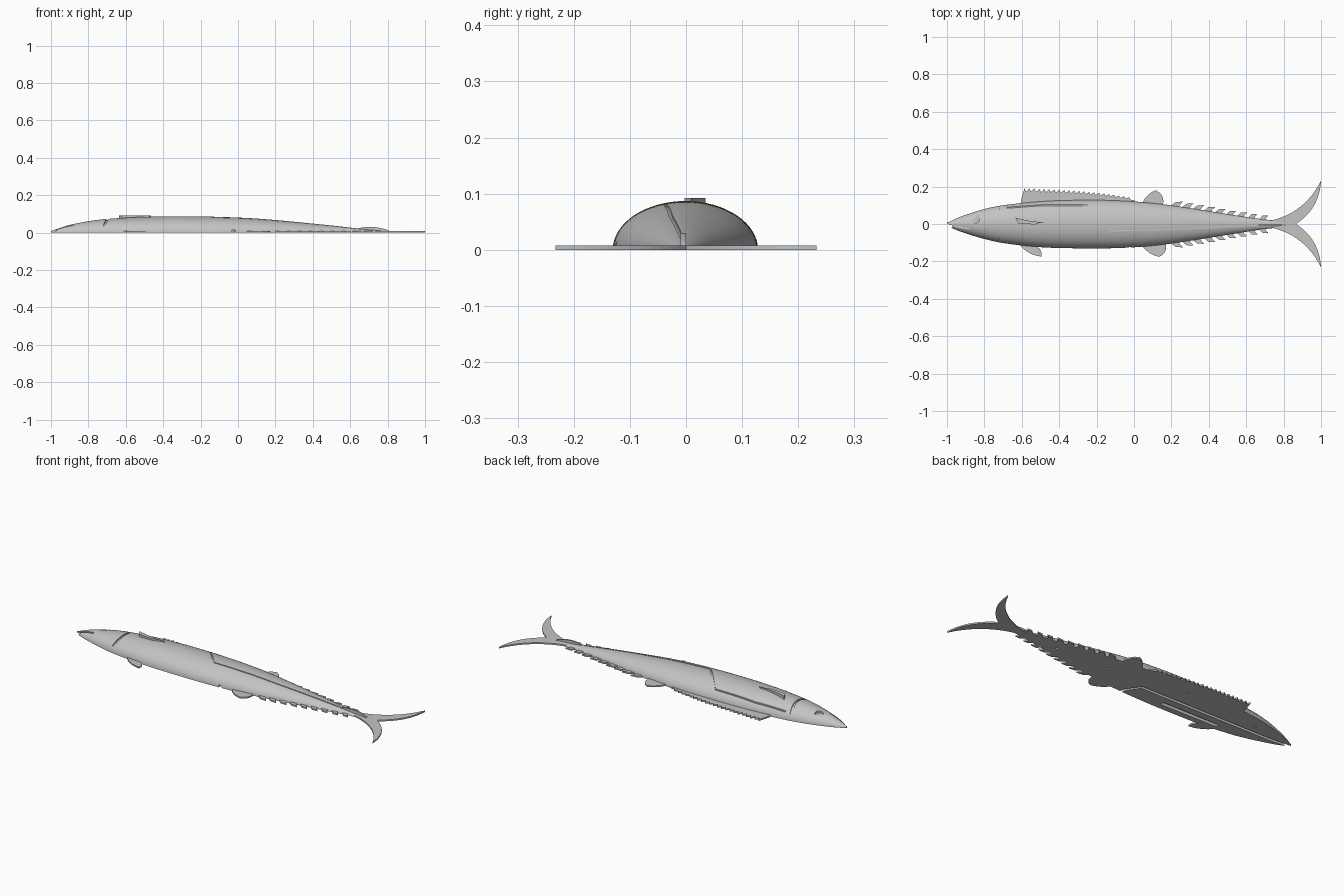
import bpy, bmesh, math
from mathutils import Vector

cube = bpy.data.objects.get("Cube")
if cube:
    bpy.data.objects.remove(cube)

grey = bpy.data.materials.new("plain grey")
grey.use_nodes = True
GREY = (0.55, 0.55, 0.55, 1)
grey.diffuse_color = GREY
grey.node_tree.nodes["Principled BSDF"].inputs["Base Color"].default_value = GREY

FIN = 0.008  # fin plate thickness

# Body stations: x, back edge y, belly edge y, crown height
STATIONS = [(-1, .006, -.008, .008), (-.95, .03, -.032, .026), (-.9, .049, -.05, .041),
            (-.8, .08, -.08, .061), (-.7, .1, -.102, .073), (-.5, .121, -.124, .084),
            (-.3, .128, -.13, .087), (-.1, .126, -.129, .084), (.1, .112, -.117, .075),
            (.3, .085, -.09, .058), (.5, .053, -.058, .038), (.7, .024, -.027, .016),
            (.81, .016, -.016, .008)]


def section(x):
    """Smoothly interpolated back, belly and height at x."""
    x = min(max(x, -1), .81)
    i = max(k for k in range(len(STATIONS) - 1) if STATIONS[k][0] <= x)
    a, b = STATIONS[i], STATIONS[i + 1]
    p = STATIONS[max(i - 1, 0)]
    n = STATIONS[min(i + 2, len(STATIONS) - 1)]
    w = b[0] - a[0]
    t = (x - a[0]) / w
    out = []
    for c in (1, 2, 3):
        ma = (b[c] - p[c]) / (b[0] - p[0]) * w
        mb = (n[c] - a[c]) / (n[0] - a[0]) * w
        out.append((2*t**3 - 3*t**2 + 1) * a[c] + (t**3 - 2*t**2 + t) * ma
                   + (3*t**2 - 2*t**3) * b[c] + (t**3 - t**2) * mb)
    return out


def skin(x, y):
    """Height of the body surface above a point."""
    back, belly, h = section(x)
    u = (y - (back + belly) / 2) / ((back - belly) / 2)
    return h * math.sqrt(max(0, 1 - u * u))


def finish(name, bm):
    bmesh.ops.recalc_face_normals(bm, faces=bm.faces)
    mesh = bpy.data.meshes.new(name)
    bm.to_mesh(mesh)
    bm.free()
    ob = bpy.data.objects.new(name, mesh)
    bpy.context.collection.objects.link(ob)
    mesh.materials.append(grey)
    return ob


def loft(name, rings):
    """Closed rings of equal length, skinned and capped."""
    bm = bmesh.new()
    vs = [[bm.verts.new(p) for p in r] for r in rings]
    n = len(vs[0])
    for a, b in zip(vs, vs[1:]):
        for i in range(n):
            j = (i + 1) % n
            bm.faces.new((a[i], a[j], b[j], b[i]))
    bm.faces.new(vs[0])
    bm.faces.new(vs[-1])
    return finish(name, bm)


def plate(name, outline, z0=0, z1=FIN):
    return loft(name, [[(x, y, z) for x, y in outline] for z in (z0, z1)])


def bend(a, b, sag, n=8):
    """Curved edge from a to b, without its end point."""
    a, b = Vector(a), Vector(b)
    d = b - a
    side = Vector((-d.y, d.x)) * sag
    return [tuple(a + d * (i / n) + side * 4 * (i / n) * (1 - i / n)) for i in range(n)]


def channel(name, path, width, low, high, step=.025):
    """Cutter swept along a path between two height functions."""
    pts = []
    for a, b in zip(path, path[1:]):
        a, b = Vector(a), Vector(b)
        n = max(1, round((b - a).length / step))
        pts += [a.lerp(b, i / n) for i in range(n)]
    pts.append(Vector(path[-1]))
    rings = []
    for i, p in enumerate(pts):
        d = (pts[min(i + 1, len(pts) - 1)] - pts[max(i - 1, 0)]).normalized()
        s = Vector((-d.y, d.x)) * width / 2
        l, r = p + s, p - s
        lo, hi = low(*p), high(*p)
        rings.append([(l.x, l.y, lo), (r.x, r.y, lo), (r.x, r.y, hi), (l.x, l.y, hi)])
    return loft(name, rings)


# Half-round body with a flat back
rings = []
COUNT, ARC = 72, 32
for k in range(COUNT + 1):
    x = -1 + 1.81 * (k / COUNT) ** 1.15
    back, belly, h = section(x)
    mid, half = (back + belly) / 2, (back - belly) / 2
    rings.append([(x, mid + half * math.cos(math.pi * i / ARC),
                   h * math.sin(math.pi * i / ARC)) for i in range(ARC + 1)])
body = loft("body", rings)

# Cutters: surface grooves, eye pocket, underside slots and pin holes
def groove(name, path, width, depth):
    return channel(name, path, width, lambda x, y: max(skin(x, y) - depth, .003),
                   lambda x, y: skin(x, y) + .02)


def slot(name, path, width, depth):
    return channel(name, path, width, lambda x, y: -.02, lambda x, y: depth, 2)


def round_cutter(name, x, y, r, z0, z1):
    ring = [(x + r * math.cos(math.tau * i / 24), y + r * math.sin(math.tau * i / 24))
            for i in range(24)]
    return plate(name, ring, z0, z1)


cutters = [
    groove("gill_cutter", bend((-.715, .088), (-.715, -.088), .1, 12) + [(-.715, -.088)], .012, .007),
    groove("lateral_line_cutter", [(-.68, .087), (-.5, .1), (-.25, .1), (-.125, -.038),
                                   (.25, -.027), (.68, -.006)], .006, .004),
    groove("mouth_cutter", [(-.985, -.008), (-.88, -.026)], .007, .006),
    round_cutter("eye_cutter", -.848, .028, .023, .043, .2),
    slot("wire_slot_cutter", [(-1.05, -.005), (-.88, -.018), (-.075, -.03), (-.025, -.105),
                              (-.02, -.16)], .016, .013),
    slot("ballast_slot_cutter", [(-.6, -.08), (-.25, -.087)], .022, .015),
]
for x, y in ((-.75, .03), (-.28, .07), (.18, 0), (.49, -.004)):
    cutters.append(round_cutter("pin_hole_cutter", x, y, .006, -.02, .015))

bpy.context.view_layer.objects.active = body
body.select_set(True)
for c in cutters:
    mod = body.modifiers.new(c.name, "BOOLEAN")
    mod.operation, mod.solver, mod.object = "DIFFERENCE", "EXACT", c
    bpy.ops.object.modifier_apply(modifier=mod.name)
    bpy.data.objects.remove(c)
bpy.ops.object.shade_smooth_by_angle(angle=math.radians(30))

# Spiny front dorsal fin with a saw-tooth edge
teeth = 22
edge = [(-.6, .1), (-.605, .125)]
for i in range(teeth):
    t = i / teeth
    x = -.585 + .585 * t
    y = .192 - .022 * t - .032 * t ** 3
    edge += [(x, y), (x + .007, y - .02 + .008 * t)]
edge += [(.005, .125), (.005, .105), (-.3, .115)]
plate("front_dorsal_fin", edge)

# Swept rear dorsal, anal and pelvic fins
def swept_fin(name, front, tip, rear, inner):
    plate(name, bend(front, tip, .1 * inner) + bend(tip, rear, .2 * inner)
          + [rear, (rear[0], rear[1] - .015 * inner), (front[0], front[1] - .015 * inner)])


swept_fin("rear_dorsal_fin", (.045, .113), (.115, .18), (.155, .104), 1)
swept_fin("anal_fin", (.045, -.118), (.135, -.175), (.17, -.106), -1)
swept_fin("pelvic_fin", (-.61, -.113), (-.495, -.174), (-.525, -.12), -1)

# Rows of finlets along back and belly
for side, label, col in ((1, "back", 0), (-1, "belly", 1)):
    for i in range(9):
        x = .2 + .059 * i
        size = .062 - .002 * i
        root = section(x)[col]
        tip = (x + size, section(x + size)[col] + side * (.03 - .001 * i))
        rear = (x + size * .62, section(x + size * .62)[col])
        plate(label + "_finlet", [(x, root - side * .008), (x, root),
                                  (x + size * .35, root + side * .017), tip,
                                  (x + size * .72, rear[1] + side * .008),
                                  (rear[0], rear[1] - side * .008)])

# Forked tail fin
upper = bend((.73, .018), (1, .233), -.12, 12) + bend((1, .233), (.865, 0), .13, 12)
lower = [(x, -y) for x, y in reversed(upper)]
plate("tail_fin", upper + [(.865, 0)] + lower)

# Keel on the tail stalk
keel = []
for i in range(17):
    x = .62 + .195 * i / 16
    top = .006 + .02 * math.sin(math.pi * i / 16) ** .7 + .008 * (1 - i / 16)
    keel.append([(x, -.01, .002), (x, 0, .002), (x, 0, top), (x, -.01, top)])
loft("tail_keel", keel)

# Raised side fin
plate("pectoral_fin", bend((-.635, .035), (-.465, .01), -.04) + bend((-.465, .01), (-.53, -.003), -.05)
      + [(-.53, -.003), (-.62, .004)], .065, .092)
